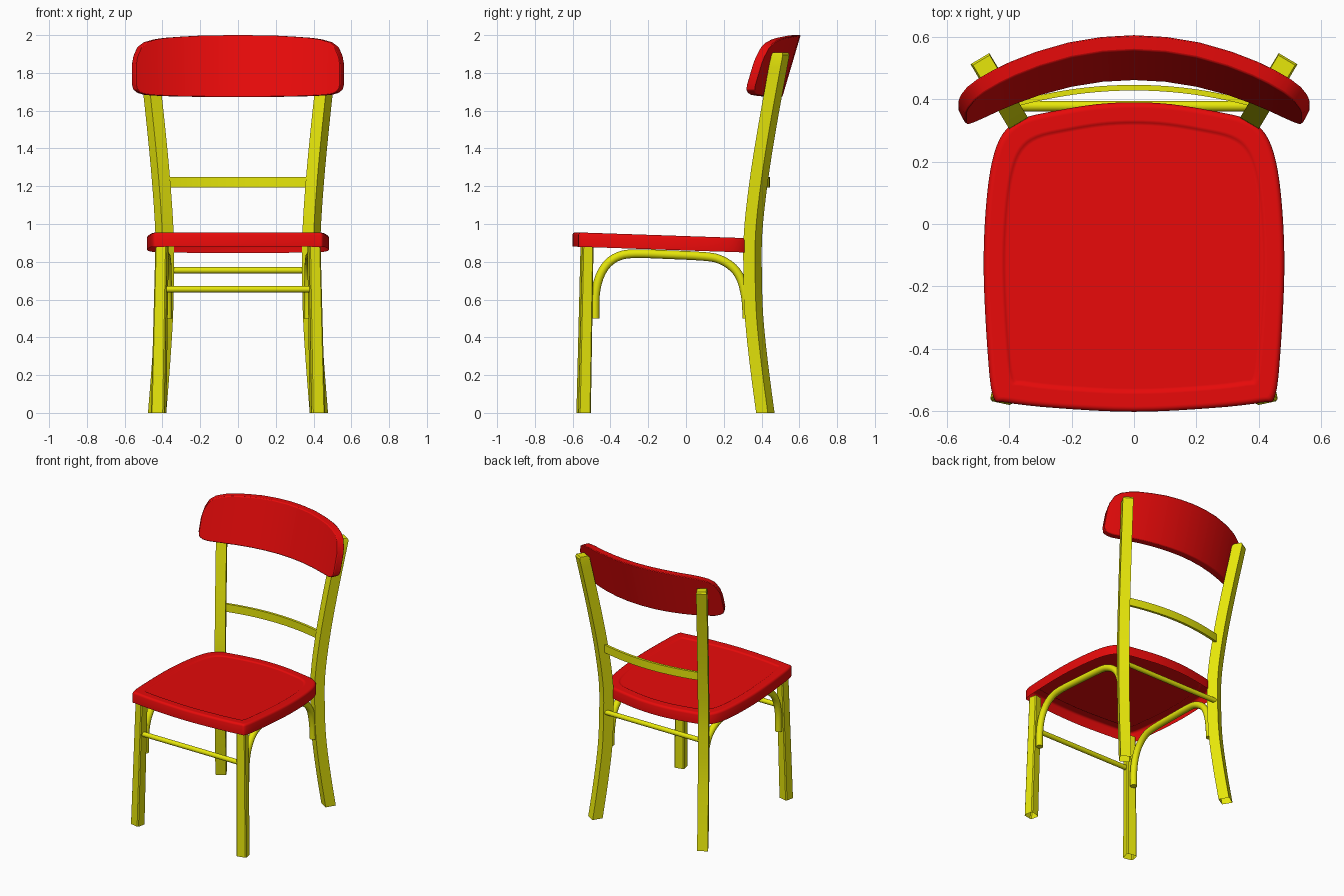
import bpy, bmesh, math
from mathutils import Vector

if "Cube" in bpy.data.objects:
    bpy.data.objects.remove(bpy.data.objects["Cube"])


def material(name, color):
    m = bpy.data.materials.new(name)
    m.diffuse_color = color
    m.use_nodes = True
    m.node_tree.nodes["Principled BSDF"].inputs["Base Color"].default_value = m.diffuse_color
    return m


RED = material("red", (0.8, 0.003, 0.003, 1))
YELLOW = material("yellow", (0.8, 0.8, 0.003, 1))


def spline(pts, n=4, closed=False):
    """Catmull-Rom curve through the points."""
    p = [Vector(q) for q in pts]
    k = len(p)
    get = (lambda i: p[i % k]) if closed else (lambda i: p[max(0, min(k - 1, i))])
    out = []
    for i in range(k if closed else k - 1):
        a, b, c, d = (get(i + j) for j in (-1, 0, 1, 2))
        for s in range(n):
            t = s / n
            out.append(0.5 * (2 * b + (c - a) * t + (2 * a - 5 * b + 4 * c - d) * t * t
                              + (3 * b - a - 3 * c + d) * t ** 3))
    return out if closed else out + [p[-1]]


def loft(name, rings, mat, bevel=0, angle=35, open_start=False):
    """Skin a list of closed rings and cap the ends."""
    bm = bmesh.new()
    rows = [[bm.verts.new(v) for v in r] for r in rings]
    n = len(rows[0])
    for a, b in zip(rows, rows[1:]):
        for i in range(n):
            j = (i + 1) % n
            bm.faces.new((a[i], a[j], b[j], b[i]))
    start = bm.faces.new(rows[0])
    bm.faces.new(rows[-1])
    bmesh.ops.recalc_face_normals(bm, faces=bm.faces[:])
    if open_start:
        bm.faces.remove(start)
    me = bpy.data.meshes.new(name)
    bm.to_mesh(me)
    bm.free()
    me.materials.append(mat)
    ob = bpy.data.objects.new(name, me)
    bpy.context.collection.objects.link(ob)
    if bevel:
        m = ob.modifiers.new("bevel", 'BEVEL')
        m.width, m.segments = bevel, 2
        m.limit_method, m.angle_limit = 'ANGLE', math.radians(40)
    bpy.ops.object.select_all(action='DESELECT')
    ob.select_set(True)
    bpy.context.view_layer.objects.active = ob
    bpy.ops.object.shade_smooth_by_angle(angle=math.radians(angle))
    return ob


def tube(name, path, radius, side, mat, n=16):
    path, u, rings = [Vector(p) for p in path], Vector(side), []
    for i, p in enumerate(path):
        t = path[min(i + 1, len(path) - 1)] - path[max(i - 1, 0)]
        v = t.cross(u).normalized()
        rings.append([p + radius * (u * math.cos(a) + v * math.sin(a))
                      for a in (2 * math.pi * k / n for k in range(n))])
    return loft(name, rings, mat)


def quad(c, u, v):
    return [c - u - v, c + u - v, c + u + v, c - u + v]


def octagon(c, u, v, k=.8):
    return [c + u * a + v * b for a, b in
            ((-k, -1), (k, -1), (1, -k), (1, k), (k, 1), (-k, 1), (-1, k), (-1, -k))]


# Seat: open shell with rounded outline, soft top edge, shallow dish, slight backward slope
half = [(0, -.602), (.25, -.59), (.41, -.572), (.452, -.552), (.47, -.4), (.482, -.15), (.475, .05),
        (.455, .2), (.42, .29), (.36, .337), (.25, .363), (.12, .384), (0, .39)]
outline = spline([(x, y, 0) for x, y in half] + [(-x, y, 0) for x, y in half[-2:0:-1]], 4, True)


def seat_ring(inset, h):
    kx, ky = 1 - inset / .482, 1 - inset / .495
    ring = []
    for p in outline:
        y = -.105 + (p.y + .105) * ky
        ring.append((p.x * kx, y, .936 - .034 * y + h))
    return ring


loft("seat", [seat_ring(i, h) for i, h in
              ((0, -.076), (0, -.014), (.004, -.005), (.012, 0), (.018, 0),
               (.056, 0), (.06, 0), (.065, -.003), (.07, -.006), (.074, -.006), (.09, -.006))],
     RED, angle=50, open_start=True)

# Curved, tilted backrest board: columns of (x, bottom z, top z)
cols = [(0, 1.672, 2.0), (.1, 1.672, 1.999), (.2, 1.673, 1.997), (.3, 1.675, 1.991), (.38, 1.677, 1.985),
        (.43, 1.68, 1.977), (.48, 1.684, 1.962), (.512, 1.694, 1.937), (.532, 1.71, 1.89),
        (.541, 1.745, 1.835)]
cols = [(-x, b, t) for x, b, t in cols[:0:-1]] + cols


def board_column(x, b, t):
    y0 = .46 - .54 * x * x
    thick = Vector((.96 * x, 1, 0)).normalized() * .05
    lo = Vector((x, y0 + .295 * (b - 1.672), b))
    hi = Vector((x, y0 + .295 * (t - 1.672), t))
    return [lo, hi, hi + thick, lo + thick]


loft("backrest", [board_column(*c) for c in cols], RED, bevel=.005)

leg_bow = [(.42, 0), (.387, .25), (.361, .5), (.353, .72), (.355, .95),
           (.384, 1.22), (.431, 1.52), (.499, 1.895)]
brace = [(-.482, .5), (-.48, .62), (-.46, .715), (-.418, .787), (-.355, .83), (-.27, .843),
         (-.1, .838), (.1, .828), (.18, .812), (.25, .768), (.293, .703), (.317, .6), (.322, .5)]

for s, tag in ((1, "right"), (-1, "left")):
    # Back legs: square section turned outward, bowed in one sweep, eased tip
    w, d = Vector((.86 * s, -.51, 0)), Vector((.51 * s, .86, 0))
    path = spline([(s * (.388 + .6 * (y - .353)), y, z) for y, z in leg_bow])
    rings = [quad(p, w * .035, d * .036) for p in path]
    rings.append(quad(path[-1] + Vector((0, .003, .014)), w * .031, d * .027))
    loft("back_leg_" + tag, rings, YELLOW, open_start=True)

    # Front legs: straight, turned slightly outward and splayed
    u, v = Vector((.978 * s, .208, 0)), Vector((-.208 * s, .978, 0))
    loft("front_leg_" + tag, [octagon(Vector((.42 * s, -.542, 0)), u * .036, v * .033),
                              octagon(Vector((.402 * s, -.524, .885)), u * .031, v * .03)],
         YELLOW, open_start=True)

    # Bent side braces under the seat
    tube("side_brace_" + tag, spline([(s * (.384 - .035 * y), y, z) for y, z in brace], 3),
         .023, (1, 0, 0), YELLOW)

# Straight rungs between the leg pairs
tube("front_rung", [(-.4, -.535, .655), (.4, -.535, .655)], .017, (0, 1, 0), YELLOW)
tube("back_rung", [(-.38, .378, .755), (.38, .378, .755)], .017, (0, 1, 0), YELLOW)

# Bowed flat rail between the back legs
rail = []
for i in range(21):
    x = -.39 + .039 * i
    rail.append(quad(Vector((x, .437 - .36 * x * x, 1.22)), Vector((0, .009, 0)), Vector((0, 0, .028))))
loft("back_rail", rail, YELLOW)
